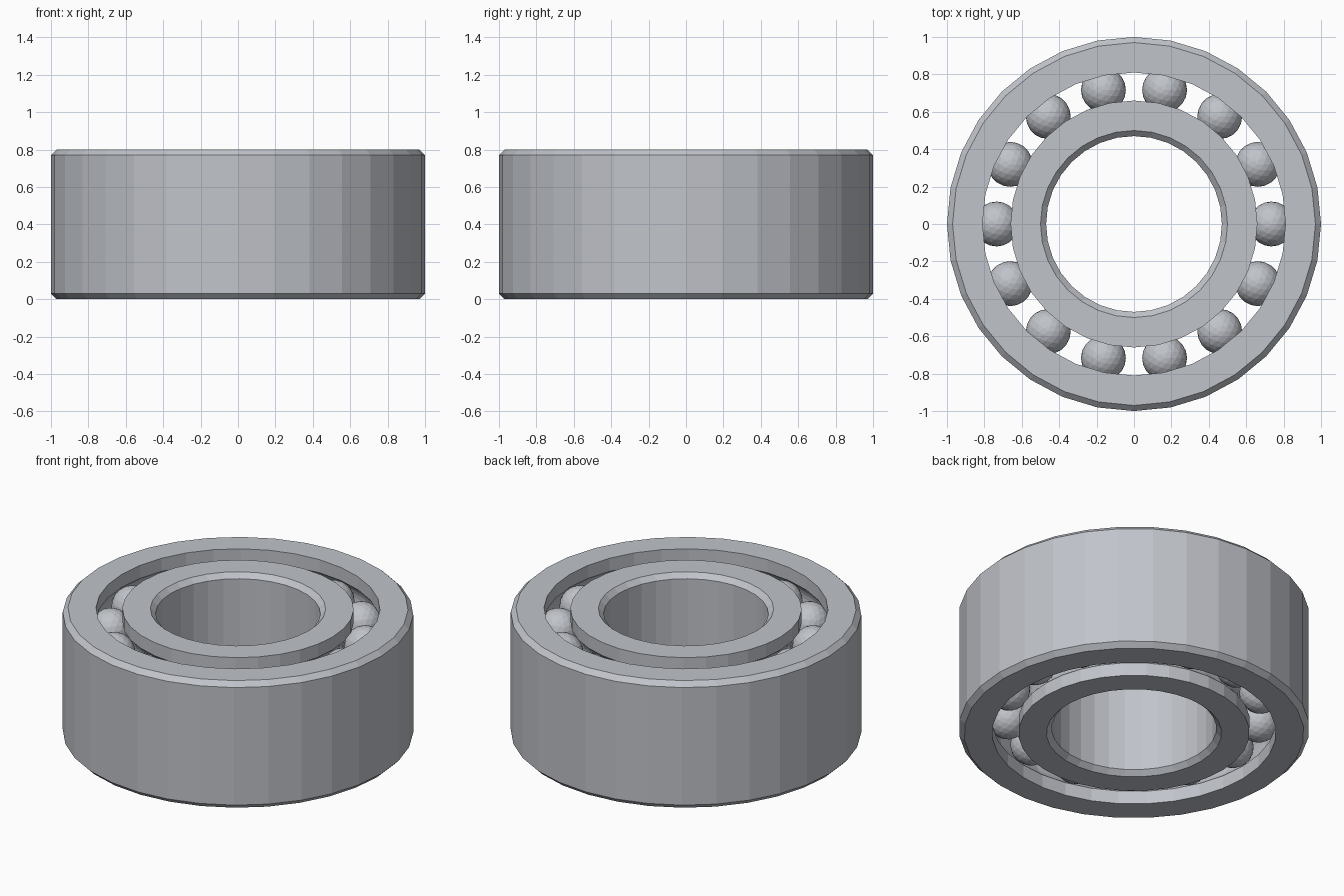
import bpy, bmesh, math

cube = bpy.data.objects.get("Cube")
if cube:
    bpy.data.objects.remove(cube, do_unlink=True)

HEIGHT = 0.8
SEGMENTS = 32
CHAMFER = 0.03
PITCH = 0.735            # radius of the ball circles
HALF_GAP = 0.075         # from ball circle to each ring wall
BALL = 0.12
GROOVE = 0.123
BALL_COUNT = 14
ROWS = (0.18, HEIGHT - 0.18)

steel = bpy.data.materials.new("steel grey")
steel.use_nodes = True
color = (0.53, 0.55, 0.59, 1)
steel.diffuse_color = color
steel.node_tree.nodes["Principled BSDF"].inputs["Base Color"].default_value = color


def finish(bm, name):
    bmesh.ops.recalc_face_normals(bm, faces=bm.faces)
    mesh = bpy.data.meshes.new(name)
    bm.to_mesh(mesh)
    bm.free()
    mesh.materials.append(steel)
    obj = bpy.data.objects.new(name, mesh)
    bpy.context.collection.objects.link(obj)
    return obj


def lathe(name, profile):
    """Revolve a closed (radius, z) profile about the z axis."""
    bm = bmesh.new()
    loops = []
    for i in range(SEGMENTS):
        a = math.tau * i / SEGMENTS
        loops.append([bm.verts.new((r * math.cos(a), r * math.sin(a), z))
                      for r, z in profile])
    n = len(profile)
    for i in range(SEGMENTS):
        p, q = loops[i], loops[(i + 1) % SEGMENTS]
        for j in range(n):
            k = (j + 1) % n
            bm.faces.new((p[j], q[j], q[k], p[k]))
    return finish(bm, name)


def ring(name, plain_radius, side):
    """Ring with a chamfered plain wall and a wall with two ball grooves.
    side is 1 for the outer ring, -1 for the inner ring."""
    wall = PITCH + side * HALF_GAP
    flat = plain_radius - side * CHAMFER
    profile = [(wall, HEIGHT), (flat, HEIGHT),
               (plain_radius, HEIGHT - CHAMFER), (plain_radius, CHAMFER),
               (flat, 0), (wall, 0)]
    spread = math.acos(HALF_GAP / GROOVE)
    steps = 8
    for row in ROWS:
        for i in range(steps + 1):
            t = spread * (2 * i / steps - 1)
            profile.append((PITCH + side * GROOVE * math.cos(t),
                            row + GROOVE * math.sin(t)))
    return lathe(name, profile)


ring("outer_ring", 1.0, 1)
ring("inner_ring", 0.47, -1)

# Two rows of faceted balls sharing one mesh
bm = bmesh.new()
bmesh.ops.create_icosphere(bm, subdivisions=3, radius=BALL)
first = finish(bm, "ball")
for row, label in zip(ROWS, ("lower", "upper")):
    for i in range(BALL_COUNT):
        a = math.tau * i / BALL_COUNT
        ball = bpy.data.objects.new(f"{label}_ball_{i + 1}", first.data)
        ball.location = (PITCH * math.cos(a), PITCH * math.sin(a), row)
        bpy.context.collection.objects.link(ball)
bpy.data.objects.remove(first, do_unlink=True)
